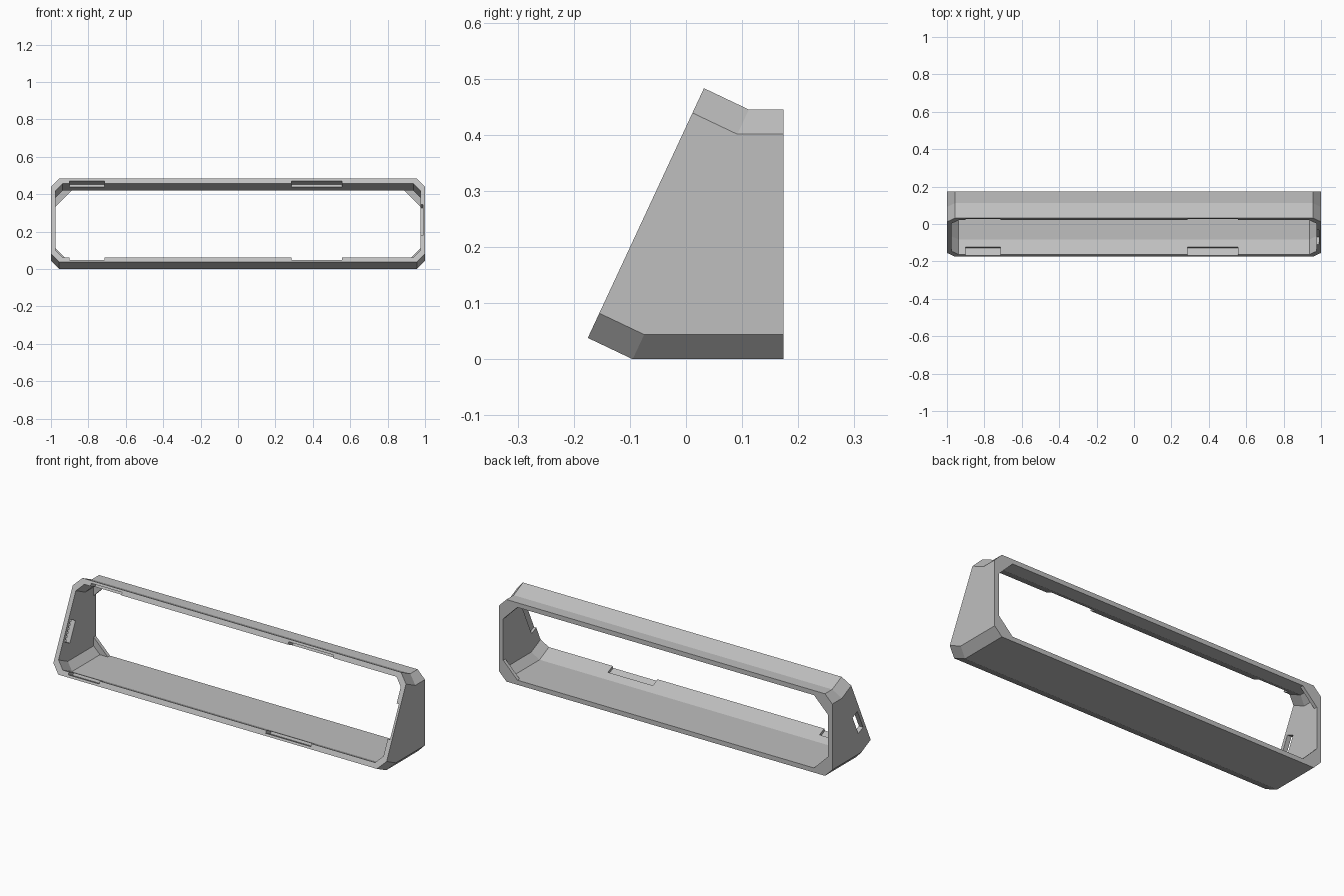
import bpy, bmesh
from math import atan2
from mathutils import Matrix, Vector

cube = bpy.data.objects.get("Cube")
if cube:
    bpy.data.objects.remove(cube)

HEIGHT = 0.445                       # rear height of the shell
FRONT = Vector((0, -0.175, 0.038))   # lower edge of the sloped front
SLOPE = Vector((0, 0.207, 0.445))    # bottom to top along the front
WALL, CHAMFER, INNER_CHAMFER, GUSSET = 0.025, 0.044, 0.038, 0.085

grey = bpy.data.materials.new("light_grey")
grey.use_nodes = True
grey.diffuse_color = (0.52, 0.52, 0.52, 1)
grey.node_tree.nodes["Principled BSDF"].inputs["Base Color"].default_value = (0.52, 0.52, 0.52, 1)


def make_object(name, bm):
    bmesh.ops.recalc_face_normals(bm, faces=bm.faces)
    mesh = bpy.data.meshes.new(name)
    bm.to_mesh(mesh)
    bm.free()
    mesh.materials.append(grey)
    obj = bpy.data.objects.new(name, mesh)
    bpy.context.collection.objects.link(obj)
    return obj


def ring(bm, base, up, inset, c):
    """Chamfered rectangle lying in the plane of x and the up vector."""
    x, lo, hi = 1 - inset, inset, HEIGHT - inset
    outline = [(-x + c, lo), (x - c, lo), (x, lo + c), (x, hi - c),
               (x - c, hi), (-x + c, hi), (-x, hi - c), (-x, lo + c)]
    return [bm.verts.new(base + Vector((px, 0, 0)) + up * (h / HEIGHT)) for px, h in outline]


# Shell: sections run back along the outside, then forward along the inside
mid = Vector((0, -0.095, 0))
rear = Vector((0, 0.174, 0))
step = Vector((0, 0.155, 0))
upright = Vector((0, 0, HEIGHT))
bm = bmesh.new()
rings = [ring(bm, *args) for args in (
    (FRONT, SLOPE, 0, CHAMFER),
    (mid, SLOPE, 0, CHAMFER),
    (rear, upright, 0, CHAMFER),
    (rear, upright, WALL, GUSSET),
    (step, upright, WALL, GUSSET),
    (step, upright, WALL, INNER_CHAMFER),
    (mid, SLOPE, WALL, INNER_CHAMFER),
    (FRONT, SLOPE, WALL, INNER_CHAMFER))]
for i, a in enumerate(rings):
    b = rings[(i + 1) % len(rings)]
    for j in range(8):
        k = (j + 1) % 8
        # Sections that share edges at the gussets leave zero-area quads, merged below
        bm.faces.new((a[j], a[k], b[k], b[j]))
bmesh.ops.dissolve_degenerate(bm, dist=1e-5, edges=bm.edges)
shell = make_object("frame_shell", bm)

# Cutters: boxes aligned with the sloped front (x, depth, height along slope)
tilt = Matrix.Translation(FRONT) @ Matrix.Rotation(-atan2(SLOPE.y, SLOPE.z), 4, 'X')
length = SLOPE.length
bm = bmesh.new()


def box(x, u, v):
    size = Matrix.Diagonal((x[1] - x[0], u[1] - u[0], v[1] - v[0], 1))
    centre = Matrix.Translation((sum(x) / 2, sum(u) / 2, sum(v) / 2))
    bmesh.ops.create_cube(bm, size=1, matrix=tilt @ centre @ size)


DEPTH = (-0.02, 0.044)
for span in ((-0.9, -0.715), (0.285, 0.555)):
    box(span, DEPTH, (0.013, 0.05))                      # lower clip slots
    box(span, DEPTH, (length - 0.05, length - 0.013))    # upper clip slots
box((0.95, 0.988), DEPTH, (0.157, 0.338))                # side clip slot
box((-1.05, -0.94), (0.02, 0.065), (0.16, 0.275))        # through window
cutter = make_object("slot_cutter", bm)
cutter.hide_render = True

mod = shell.modifiers.new("slots", 'BOOLEAN')
mod.object = cutter
mod.operation = 'DIFFERENCE'
mod.solver = 'EXACT'
bpy.context.view_layer.objects.active = shell
bpy.ops.object.modifier_apply(modifier=mod.name)
bpy.data.objects.remove(cutter)
